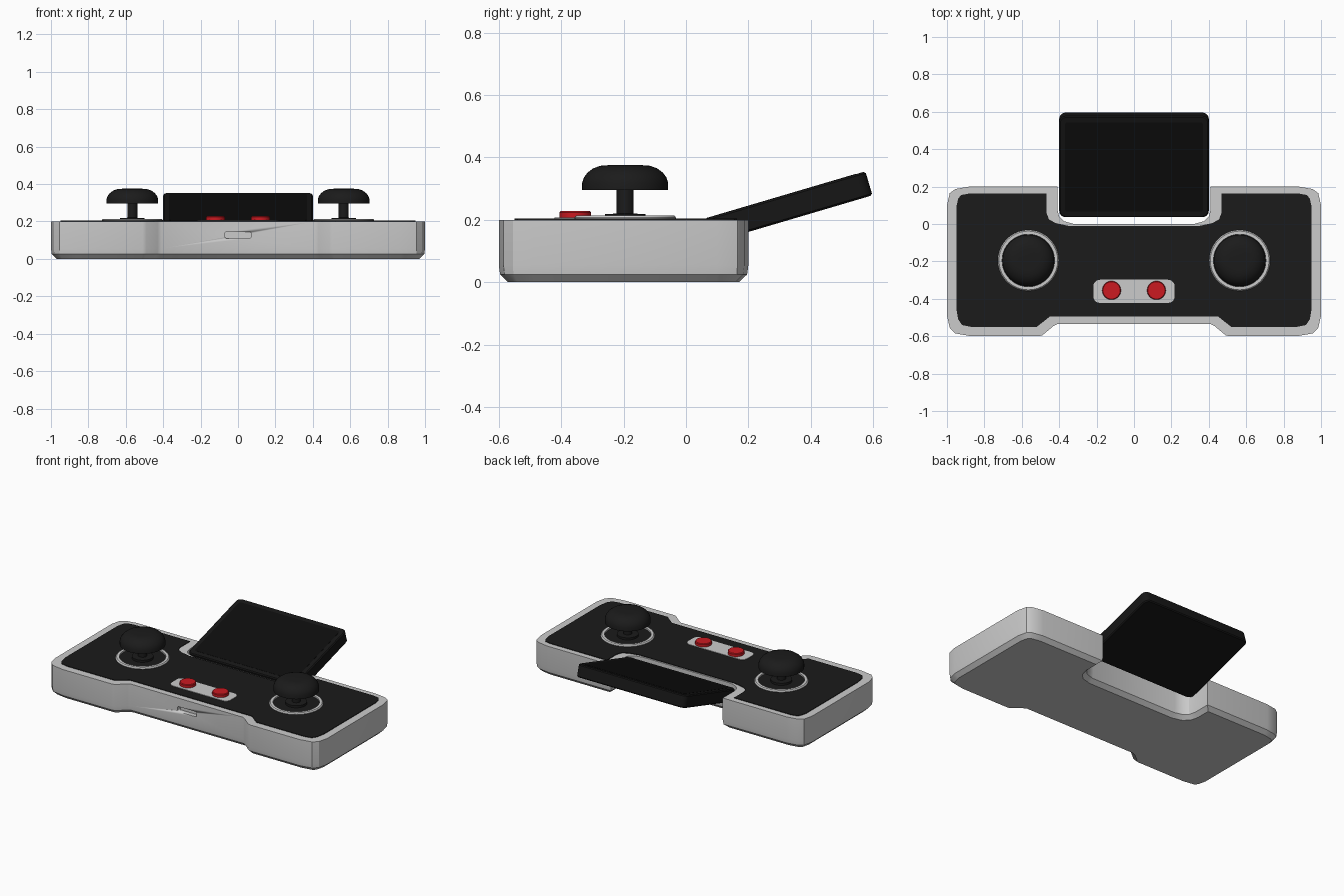
import bpy, bmesh, math
from mathutils import Matrix, Vector

if "Cube" in bpy.data.objects:
    bpy.data.objects.remove(bpy.data.objects["Cube"])


def material(name, rgb):
    m = bpy.data.materials.new(name)
    m.diffuse_color = (*rgb, 1)
    m.use_nodes = True
    m.node_tree.nodes["Principled BSDF"].inputs["Base Color"].default_value = m.diffuse_color
    return m


DARK = material("dark_plastic", (0.011, 0.011, 0.011))
GLASS = material("screen_glass", (0.004, 0.004, 0.004))
CASE = material("screen_black", (0.008, 0.008, 0.008))
RED = material("red_plastic", (0.6, 0.01, 0.015))


def finish(name, bm, mat=None, angle=30, matrix=None):
    bmesh.ops.recalc_face_normals(bm, faces=bm.faces)
    if matrix:
        bm.transform(matrix)
    me = bpy.data.meshes.new(name)
    bm.to_mesh(me)
    bm.free()
    me.shade_smooth()
    me.set_sharp_from_angle(angle=math.radians(angle))
    if mat:
        me.materials.append(mat)
    ob = bpy.data.objects.new(name, me)
    bpy.context.collection.objects.link(ob)
    return ob


def mirrored(half):
    return half + [(-x, y) for x, y in reversed(half)]


def inset(pts, d):
    # mitred inward offset of a counter-clockwise outline
    out = []
    for i, p in enumerate(pts):
        a, b, c = Vector(pts[i - 1]), Vector(p), Vector(pts[(i + 1) % len(pts)])
        e, f = (b - a).normalized(), (c - b).normalized()
        n1, n2 = Vector((-e.y, e.x)), Vector((-f.y, f.x))
        out.append(tuple(b + (n1 + n2) * d / (1 + n1.dot(n2))))
    return out


def prism(name, pts, layers, mat=None, angle=30, matrix=None):
    # stack of (inset, z) outlines, capped at both ends
    bm = bmesh.new()
    rings = [[bm.verts.new((x, y, z)) for x, y in (inset(pts, d) if d else pts)]
             for d, z in layers]
    n = len(pts)
    for r, s in zip(rings, rings[1:]):
        for i in range(n):
            j = (i + 1) % n
            bm.faces.new((r[i], r[j], s[j], s[i]))
    bm.faces.new(rings[0][::-1])
    bm.faces.new(rings[-1])
    return finish(name, bm, mat, angle, matrix)


def rounded_rect(hx, hy, r, seg=5):
    pts = []
    for k, (sx, sy) in enumerate(((1, 1), (-1, 1), (-1, -1), (1, -1))):
        for i in range(seg + 1):
            a = math.pi / 2 * (k + i / seg)
            pts.append((sx * (hx - r) + r * math.cos(a), sy * (hy - r) + r * math.sin(a)))
    return pts


def lathe(name, profile, x, y, mat=None, seg=40, closed=False):
    bm = bmesh.new()
    vs = [bm.verts.new((r, 0, z)) for r, z in profile]
    edges = [bm.edges.new(p) for p in zip(vs, vs[1:])]
    if closed:
        edges.append(bm.edges.new((vs[-1], vs[0])))
    bmesh.ops.spin(bm, geom=vs + edges, cent=(0, 0, 0), axis=(0, 0, 1),
                   angle=2 * math.pi, steps=seg, use_merge=True)
    bmesh.ops.remove_doubles(bm, verts=bm.verts, dist=1e-5)
    return finish(name, bm, mat, 35, Matrix.Translation((x, y, 0)))


# body shell
body_half = [(0.41, -0.535), (0.43, -0.545), (0.49, -0.595), (0.51, -0.6), (0.87, -0.6),
             (0.955, -0.585), (0.985, -0.555), (1, -0.49), (1, 0.1), (0.985, 0.165),
             (0.955, 0.187), (0.88, 0.2), (0.41, 0.2), (0.41, 0.08), (0.4, 0.04),
             (0.375, 0.015), (0.32, 0.0)]
body = prism("body", mirrored(body_half),
             [(0.03, 0), (0.004, 0.025), (0, 0.055), (0, 0.2)])

# charging port recess
cutter = prism("port_cutter", rounded_rect(0.07, 0.017, 0.008, 3), [(0, -0.03), (0, 0.03)],
               matrix=Matrix.Translation((0, -0.535, 0.127)) @ Matrix.Rotation(math.pi / 2, 4, 'X'))
cutter.hide_render = True
cutter.hide_viewport = True
cut = body.modifiers.new("port", 'BOOLEAN')
cut.operation, cut.object, cut.solver = 'DIFFERENCE', cutter, 'EXACT'

# dark face plate
plate_half = [(0.45, -0.495), (0.52, -0.55), (0.87, -0.55), (0.92, -0.54), (0.94, -0.51),
              (0.95, -0.45), (0.95, 0.09), (0.94, 0.135), (0.925, 0.155), (0.88, 0.163),
              (0.468, 0.163), (0.468, 0.06), (0.455, 0.025), (0.42, 0.005), (0.35, -0.01)]
prism("face_plate", mirrored(plate_half), [(0, 0.19), (0, 0.204)], DARK)

# button tray
prism("button_tray", [(x, y - 0.36) for x, y in rounded_rect(0.217, 0.062, 0.035)],
      [(0, 0.195), (0, 0.207)])

for side, s in (("left", -1), ("right", 1)):
    # red push button
    lathe(side + "_button", [(0, 0.2), (0.05, 0.2), (0.05, 0.224), (0.046, 0.228), (0, 0.228)],
          s * 0.12, -0.355, RED, 32)
    # grey ring around the stick
    lathe(side + "_stick_ring", [(0.14, 0.198), (0.163, 0.198), (0.163, 0.207),
                                 (0.157, 0.214), (0.14, 0.214)],
          s * 0.565, -0.195, closed=True)
    # thumb stick: flange, stem and domed cap
    lathe(side + "_thumb_stick",
          [(0, 0.2), (0.065, 0.2), (0.065, 0.218), (0.027, 0.22), (0.027, 0.295),
           (0.138, 0.295), (0.138, 0.318), (0.132, 0.336), (0.12, 0.352), (0.102, 0.365),
           (0.08, 0.373), (0.055, 0.375), (0, 0.375)],
          s * 0.565, -0.195, DARK)

# tilted screen
tilt = Matrix.Translation((0, 0.305, 0.2755)) @ Matrix.Rotation(math.radians(16.45), 4, 'X')
prism("screen_case", rounded_rect(0.4, 0.2815, 0.035),
      [(0.006, -0.08), (0, -0.074), (0, -0.006), (0.006, 0)], CASE, matrix=tilt)
prism("screen_glass", rounded_rect(0.368, 0.248, 0.01, 3),
      [(0, -0.004), (0, 0.001)], GLASS, matrix=tilt)
